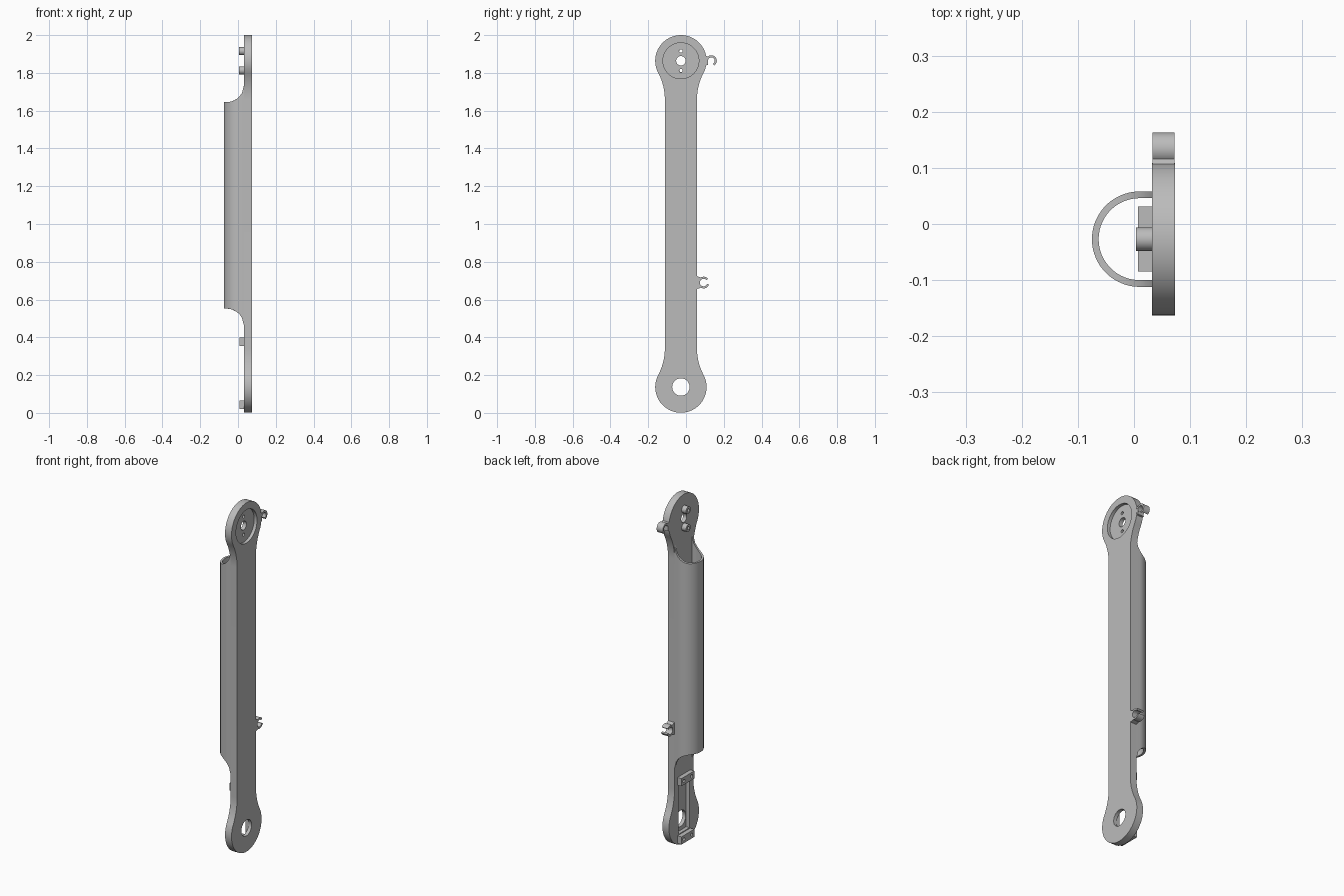
import bpy, bmesh, math
from mathutils import Vector

if "Cube" in bpy.data.objects:
    bpy.data.objects.remove(bpy.data.objects["Cube"])

grey = bpy.data.materials.new("plain grey")
grey.use_nodes = True
colour = (0.5, 0.5, 0.5, 1)
grey.diffuse_color = colour
grey.node_tree.nodes["Principled BSDF"].inputs["Base Color"].default_value = colour

YC, LOW, HIGH = -0.027, 0.137, 1.864     # arm axis and the two pivot heights
BACK, FACE = 0.032, 0.073                # plate thickness along x


def finish(name, bm):
    bmesh.ops.recalc_face_normals(bm, faces=bm.faces)
    mesh = bpy.data.meshes.new(name)
    bm.to_mesh(mesh)
    bm.free()
    mesh.materials.append(grey)
    ob = bpy.data.objects.new(name, mesh)
    bpy.context.scene.collection.objects.link(ob)
    return ob


def prism(name, outline, x0, x1):
    """Extrude a (y, z) outline along x."""
    bm = bmesh.new()
    face = bm.faces.new([bm.verts.new((x0, y, z)) for y, z in outline])
    out = bmesh.ops.extrude_face_region(bm, geom=[face])
    verts = [g for g in out["geom"] if isinstance(g, bmesh.types.BMVert)]
    bmesh.ops.translate(bm, verts=verts, vec=Vector((x1 - x0, 0, 0)))
    return finish(name, bm)


def arc(cy, cz, r, a0, a1, n):
    angles = [math.radians(a0 + (a1 - a0) * i / n) for i in range(n + 1)]
    return [(cy + r * math.cos(a), cz + r * math.sin(a)) for a in angles]


def rod(name, y, z, r, x0, x1, n=32):
    return prism(name, arc(y, z, r, 0, 360, n)[:-1], x0, x1)


def box(name, y0, y1, z0, z1, x0, x1):
    return prism(name, [(y0, z0), (y1, z0), (y1, z1), (y0, z1)], x0, x1)


def cut(ob, cutters):
    for c in cutters:
        mod = ob.modifiers.new("cut", "BOOLEAN")
        mod.operation, mod.solver, mod.object = "DIFFERENCE", "EXACT", c
        bpy.context.view_layer.objects.active = ob
        bpy.ops.object.modifier_apply(modifier=mod.name)
    for c in cutters:
        bpy.data.objects.remove(c)


def smooth(ob):
    bpy.ops.object.select_all(action="DESELECT")
    ob.select_set(True)
    bpy.context.view_layer.objects.active = ob
    bpy.ops.object.shade_smooth_by_angle(angle=math.radians(30))


# Arm plate: round ends blended into a narrower neck
R, HALF, RISE = 0.136, 0.085, 0.205
fillet = (RISE ** 2 - R ** 2 + HALF ** 2) / (2 * (R - HALF))
tilt = math.degrees(math.atan2(RISE, HALF + fillet))
quarter = arc(0, 0, R, -90, tilt, 24)
quarter += arc(HALF + fillet, RISE, fillet, 180 + tilt, 180, 12)[1:]
right = [(y, LOW + z) for y, z in quarter] + [(y, HIGH - z) for y, z in reversed(quarter)]
left = [(-y, z) for y, z in reversed(right[1:-1])]
plate = prism("arm_plate", [(YC + y, z) for y, z in right + left], BACK, FACE)
cut(plate, [
    rod("recess", YC, HIGH, 0.095, 0.055, 0.1, 64),
    rod("axle_hole", YC, HIGH, 0.025, -0.1, 0.1),
    rod("pivot_hole", YC, LOW, 0.046, -0.1, 0.1, 48),
    box("pocket", YC - 0.05, YC + 0.05, 0.07, 0.35, 0, 0.053),
] + [rod("screw_hole", YC, HIGH + s * 0.052, 0.009, -0.1, 0.1, 20) for s in (-1, 1)])
smooth(plate)

# Screw bosses behind the recess
for s, word in ((1, "upper"), (-1, "lower")):
    z = HIGH + s * 0.051
    boss = rod(word + "_boss", YC, z, 0.021, 0.004, BACK + 0.001)
    cut(boss, [rod("boss_hole", YC, z, 0.009, -0.1, 0.1, 20)])
    smooth(boss)

# Motor mounting bars above and below the pocket
for word, z in (("upper", 0.377), ("lower", 0.043)):
    bar = box(word + "_mount_bar", YC - 0.058, YC + 0.058, z - 0.022, z + 0.022, 0.007, BACK + 0.001)
    cut(bar, [rod("bar_hole", YC + s * 0.035, z, 0.009, -0.1, 0.025, 20) for s in (-1, 1)])
    smooth(bar)


# Half-round cover: hollow shell with scooped ends
def section(r, x_mid=0.010, n=40):
    pts = [(x_mid - r * math.sin(a), YC + r * math.cos(a))
           for a in (math.pi * i / n for i in range(n + 1))]
    ends = [BACK + 0.001, (BACK + x_mid) / 2]
    return ([(x, YC + r) for x in ends] + pts + [(x, YC - r) for x in reversed(ends)])


def scoop(x, r=0.095, x_start=-0.062):
    d = min(max(x - x_start, 0), r)
    return r - math.sqrt(r * r - d * d)


bm = bmesh.new()
columns = []
for outer, inner in zip(section(0.085), section(0.073)):
    ring = []
    for (x, y), top in ((outer, False), (outer, True), (inner, True), (inner, False)):
        z = 1.645 + scoop(x) if top else 0.552 - scoop(x)
        ring.append(bm.verts.new((x, y, z)))
    columns.append(ring)
for a, b in zip(columns, columns[1:]):
    for i in range(4):
        j = (i + 1) % 4
        bm.faces.new((a[i], a[j], b[j], b[i]))
bm.faces.new(columns[0])
bm.faces.new(columns[-1])
smooth(finish("half_round_cover", bm))


# Cable clips on the rear edge
def clip(name, y, z, r_out, r_in, a0, a1, root):
    hook = arc(y, z, r_out, a0, a1, 28) + arc(y, z, r_in, a1, a0, 28)
    smooth(prism(name, hook, BACK + 0.001, FACE - 0.001))
    prism(name + "_root", root, BACK + 0.001, FACE - 0.001)


clip("lower_cable_clip", 0.093, 0.690, 0.031, 0.020, 40, 340,
     [(0.05, 0.654), (0.078, 0.662), (0.072, 0.690), (0.078, 0.716), (0.05, 0.728)])
clip("upper_cable_clip", 0.134, 1.864, 0.029, 0.018, -60, 190,
     [(0.095, 1.838), (0.116, 1.842), (0.115, 1.864), (0.122, 1.885), (0.095, 1.893)])
